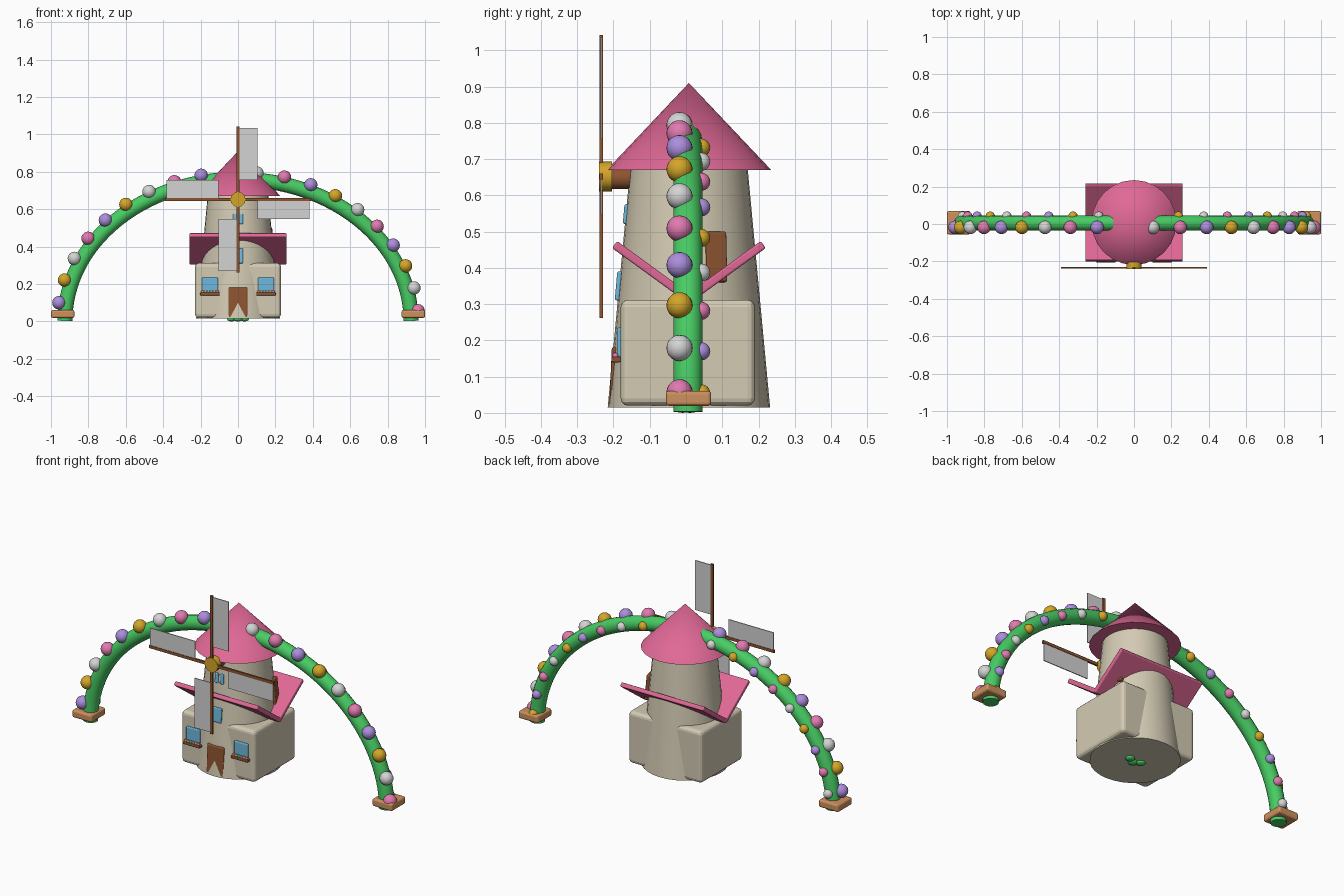
import bpy
from math import sin, cos, pi, radians
from mathutils import Matrix, Vector

cube = bpy.data.objects.get("Cube")
if cube:
    bpy.data.objects.remove(cube)


def material(name, r, g, b):
    lin = [(v / 255 / 12.92) if v < 11 else ((v / 255 + 0.055) / 1.055) ** 2.4 for v in (r, g, b)]
    m = bpy.data.materials.new(name)
    m.use_nodes = True
    m.diffuse_color = (*lin, 1)
    m.node_tree.nodes["Principled BSDF"].inputs["Base Color"].default_value = (*lin, 1)
    return m


cream = material("cream plaster", 212, 203, 180)
rose = material("rose roof", 224, 104, 150)
green = material("vine green", 72, 204, 100)
brown = material("dark wood", 142, 84, 48)
tan = material("light wood", 206, 145, 95)
gold = material("gold", 212, 166, 40)
white = material("pale grey", 212, 212, 212)
purple = material("lilac", 172, 142, 220)
pink = material("flower pink", 224, 122, 176)
blue = material("window blue", 110, 185, 220)


def finish(name, mat, bevel=0.0, smooth=True):
    ob = bpy.context.object
    ob.name = name
    ob.data.materials.append(mat)
    if smooth:
        bpy.ops.object.shade_smooth_by_angle(angle=radians(35))
    if bevel:
        mod = ob.modifiers.new("rounded edges", "BEVEL")
        mod.width = bevel
        mod.segments = 3
    return ob


def box(name, mat, loc, size, rot=(0, 0, 0), bevel=0.0):
    bpy.ops.mesh.primitive_cube_add(size=1, location=loc, rotation=rot)
    bpy.context.object.scale = size
    bpy.ops.object.transform_apply(location=False, rotation=False, scale=True)
    return finish(name, mat, bevel, smooth=False)


def ball(name, mat, loc, r, flat=1.0, seg=20):
    bpy.ops.mesh.primitive_uv_sphere_add(segments=seg, ring_count=seg // 2, radius=r, location=loc)
    bpy.context.object.scale.z = flat
    return finish(name, mat)


def cone(name, mat, loc, r1, r2, depth, rot=(0, 0, 0), seg=32):
    bpy.ops.mesh.primitive_cone_add(vertices=seg, radius1=r1, radius2=r2, depth=depth,
                                    location=loc, rotation=rot)
    return finish(name, mat)


# Tower, roof and house body
CY = 0.008
cone("tower", cream, (0, CY, 0.345), 0.224, 0.162, 0.66)
cone("tower_roof", rose, (0, CY, 0.79), 0.227, 0, 0.24, seg=24)
box("house_body", cream, (0, 0.005, 0.166), (0.46, 0.37, 0.292), bevel=0.02)

# Upswept roof slabs on both sides of the tower
for name, s in (("front", -1), ("back", 1)):
    box(name + "_roof_slab", rose, (0, CY + s * 0.1, 0.388), (0.52, 0.26, 0.024),
        (s * radians(36), 0, 0), 0.006)

# Doors
box("front_door", brown, (0, -0.198, 0.1), (0.104, 0.02, 0.165), (radians(-2.4), 0, 0), 0.008)
box("side_door", brown, (0.168, 0.082, 0.43), (0.03, 0.058, 0.14), (0, radians(-5), radians(15)), 0.006)

# House windows with planters
for side, s in (("left", 1), ("right", -1)):
    x = s * 0.15
    box(side + "_window", blue, (x, -0.182, 0.195), (0.085, 0.018, 0.08), bevel=0.005)
    box(side + "_planter", brown, (x, -0.193, 0.147), (0.104, 0.026, 0.015), bevel=0.004)
    for i, mat in enumerate((gold, pink, green, purple, gold, pink)):
        ball(side + "_planter_flower", mat, (x - 0.04 + i * 0.016, -0.195, 0.158), 0.009, seg=10)

# Tower windows
tilt = (radians(-5), 0, 0)
box("tower_window", blue, (0, -0.183, 0.35), (0.055, 0.02, 0.08), tilt, 0.005)
for s in (-1, 1):
    box("upper_window", blue, (s * 0.016, -0.163, 0.548), (0.022, 0.018, 0.055), tilt, 0.005)

# Windmill: axle, hub, and four arms with a sail each
HZ = 0.652
facing = (radians(90), 0, 0)
cone("axle", brown, (0, -0.17, 0.647), 0.03, 0.03, 0.09, facing)
cone("hub", gold, (0, -0.222, HZ), 0.041, 0.041, 0.036, facing, 12)
for i in range(4):
    turn = Matrix.Rotation(i * pi / 2, 4, "Y")

    def spin(x, z):
        return Vector((0, -0.234, HZ)) + turn @ Vector((x, 0, z))
    rot = (0, i * pi / 2, 0)
    box("sail_arm", brown, spin(0, 0.195), (0.016, 0.01, 0.39), rot)
    box("sail", white, spin(0.055, 0.243), (0.1, 0.005, 0.28), rot)

# Vine arch
curve = bpy.data.curves.new("vine_arch", "CURVE")
curve.dimensions = "3D"
curve.bevel_depth = 0.04
curve.bevel_resolution = 6
curve.use_fill_caps = True
spline = curve.splines.new("POLY")
N = 64
spline.points.add(N)
for i, p in enumerate(spline.points):
    a = pi * i / N
    p.co = (-0.925 * cos(a), 0.005, 0.003 + 0.757 * sin(a), 1)
arch = bpy.data.objects.new("vine_arch", curve)
bpy.context.collection.objects.link(arch)
bpy.ops.object.select_all(action="DESELECT")
arch.select_set(True)
bpy.context.view_layer.objects.active = arch
bpy.ops.object.convert(target="MESH")
finish("vine_arch", green)

# Blossoms: large on the front outer edge, small along the back
palette = (purple, gold, white, pink)
for i in range(20):
    a = radians(7.2 + 8.88 * i)
    ball("front_blossom", palette[i % 4], (-0.965 * cos(a), -0.018, 0.798 * sin(a)), 0.036)
    ball("back_blossom", palette[(i + 2) % 4], (-0.925 * cos(a), 0.042, 0.757 * sin(a)), 0.025, seg=16)

# Arch feet
for side, s in (("left", 1), ("right", -1)):
    box(side + "_arch_foot", tan, (s * 0.9375, 0.007, 0.04), (0.125, 0.125, 0.042), bevel=0.01)

# Leaf tuft under the floor
for x, y in ((-0.035, 0.01), (0, -0.01), (0.035, 0.012)):
    ball("floor_leaf", green, (x, y, 0.012), 0.024, 0.5, 12)
